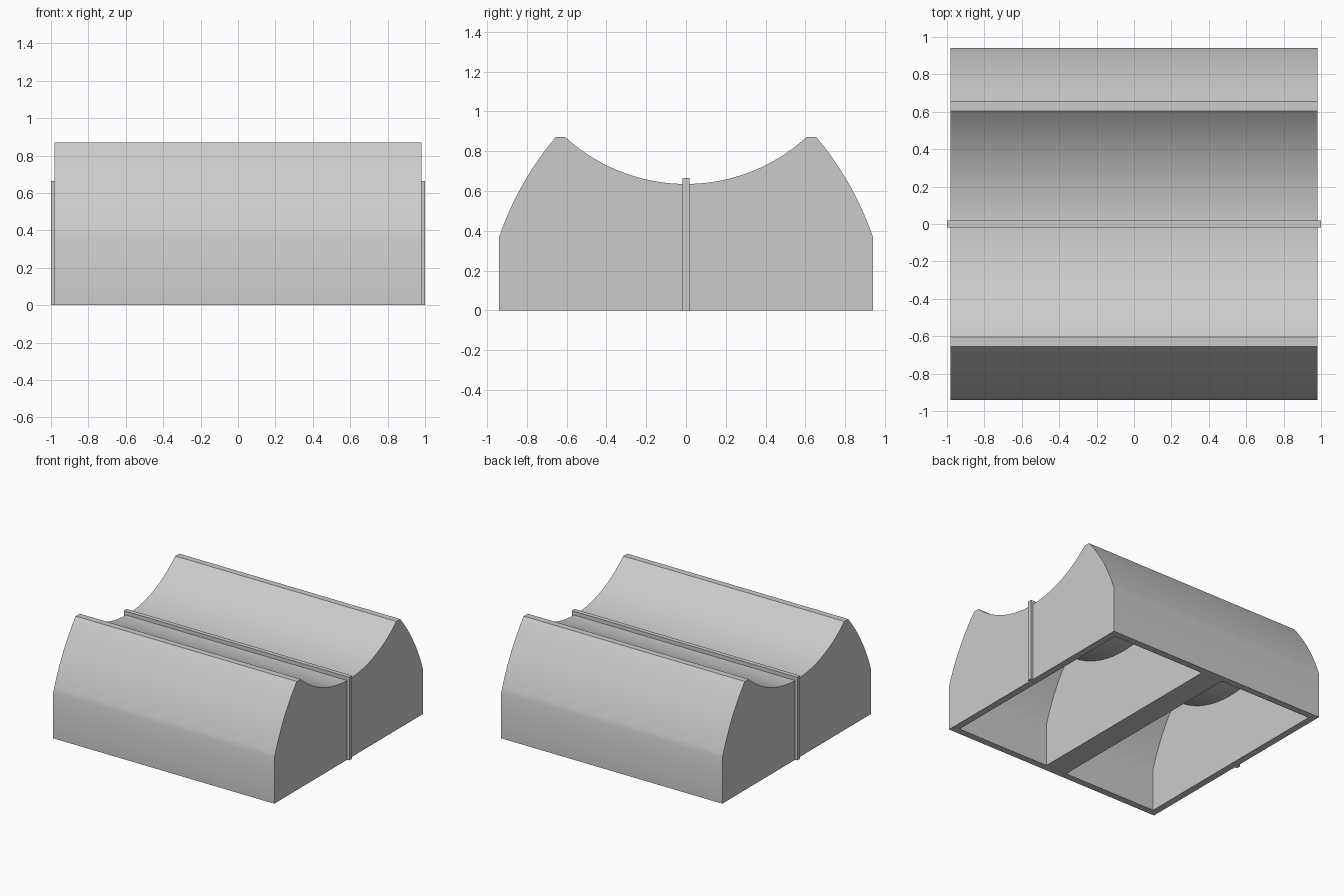
import bpy, bmesh, math
from mathutils import Vector

cube = bpy.data.objects.get("Cube")
if cube:
    bpy.data.objects.remove(cube, do_unlink=True)

grey = bpy.data.materials.new("plain grey")
grey.use_nodes = True
grey.diffuse_color = (0.6, 0.6, 0.6, 1)
grey.node_tree.nodes["Principled BSDF"].inputs["Base Color"].default_value = (0.6, 0.6, 0.6, 1)


def arc(start, end, sag, steps):
    """Circular arc from start to end, bulging by sag to the right of travel."""
    a, b = Vector(start), Vector(end)
    chord = b - a
    along = chord.normalized()
    side = Vector((along.y, -along.x))
    half = chord.length / 2
    radius = (half ** 2 + sag ** 2) / (2 * sag)
    centre = (a + b) / 2 - side * (radius - sag)
    spread = math.asin(half / radius)
    points = []
    for i in range(steps + 1):
        t = spread * (2 * i / steps - 1)
        points.append(centre + radius * (side * math.cos(t) + along * math.sin(t)))
    return points


def mirrored(half):
    """Close a half profile with its mirror image."""
    return half + [Vector((-p.x, p.y)) for p in reversed(half)]


def prism(name, profile, low, high, along_x=True):
    """Extrude a 2D profile along x (profile in y, z) or y (profile in x, z)."""
    def place(p, d):
        return (d, p[0], p[1]) if along_x else (p[0], d, p[1])
    bm = bmesh.new()
    face = bm.faces.new([bm.verts.new(place(p, low)) for p in profile])
    moved = bmesh.ops.extrude_face_region(bm, geom=[face])["geom"]
    step = Vector(place((0, 0), high - low))
    bmesh.ops.translate(bm, vec=step, verts=[v for v in moved if isinstance(v, bmesh.types.BMVert)])
    bmesh.ops.recalc_face_normals(bm, faces=bm.faces)
    mesh = bpy.data.meshes.new(name)
    bm.to_mesh(mesh)
    bm.free()
    mesh.materials.append(grey)
    obj = bpy.data.objects.new(name, mesh)
    bpy.context.collection.objects.link(obj)
    return obj


def select_only(obj):
    bpy.ops.object.select_all(action="DESELECT")
    obj.select_set(True)
    bpy.context.view_layer.objects.active = obj


def saddle_profile(side, floor, shoulder, peak, crest, trough_sag):
    """Bowed flanks rising to two crests with a round trough between them."""
    flank = [Vector((side, floor))] + arc((side, shoulder), peak, 0.027, 14)
    trough = arc(crest, (-crest[0], crest[1]), -trough_sag, 40)
    right_trough = trough[:len(trough) // 2 + 1]
    if crest == peak:
        right_trough = right_trough[1:]
    half = flank + right_trough
    middle = half.pop()
    return half + [middle] + [Vector((-p.x, p.y)) for p in reversed(half)]


# Body block with saddle-shaped top
body = prism("body", saddle_profile(0.94, 0, 0.365, (0.655, 0.87), (0.605, 0.87), 0.235), -0.98, 0.98)

# Two hollows underneath, leaving thin walls and a wide centre web
hollow = saddle_profile(0.885, -0.1, 0.34, (0.63, 0.817), (0.63, 0.817), 0.237)
for low, high in ((-0.925, -0.095), (0.095, 0.925)):
    cutter = prism("hollow_cutter", hollow, low, high)
    cutter.hide_render = True
    select_only(body)
    cut = body.modifiers.new("hollow", "BOOLEAN")
    cut.operation = "DIFFERENCE"
    cut.solver = "EXACT"
    cut.object = cutter
    bpy.ops.object.modifier_apply(modifier=cut.name)
    bpy.data.objects.remove(cutter, do_unlink=True)

select_only(body)
bpy.ops.object.shade_smooth_by_angle(angle=math.radians(30))

# Thin band running along the trough and down both ends
band = mirrored([Vector(p) for p in ((1, 0), (1, 0.665))])
inside = mirrored([Vector(p) for p in ((0.97, 0), (0.97, 0.615))])
prism("centre_band", band + inside[::-1], -0.018, 0.018, along_x=False)
